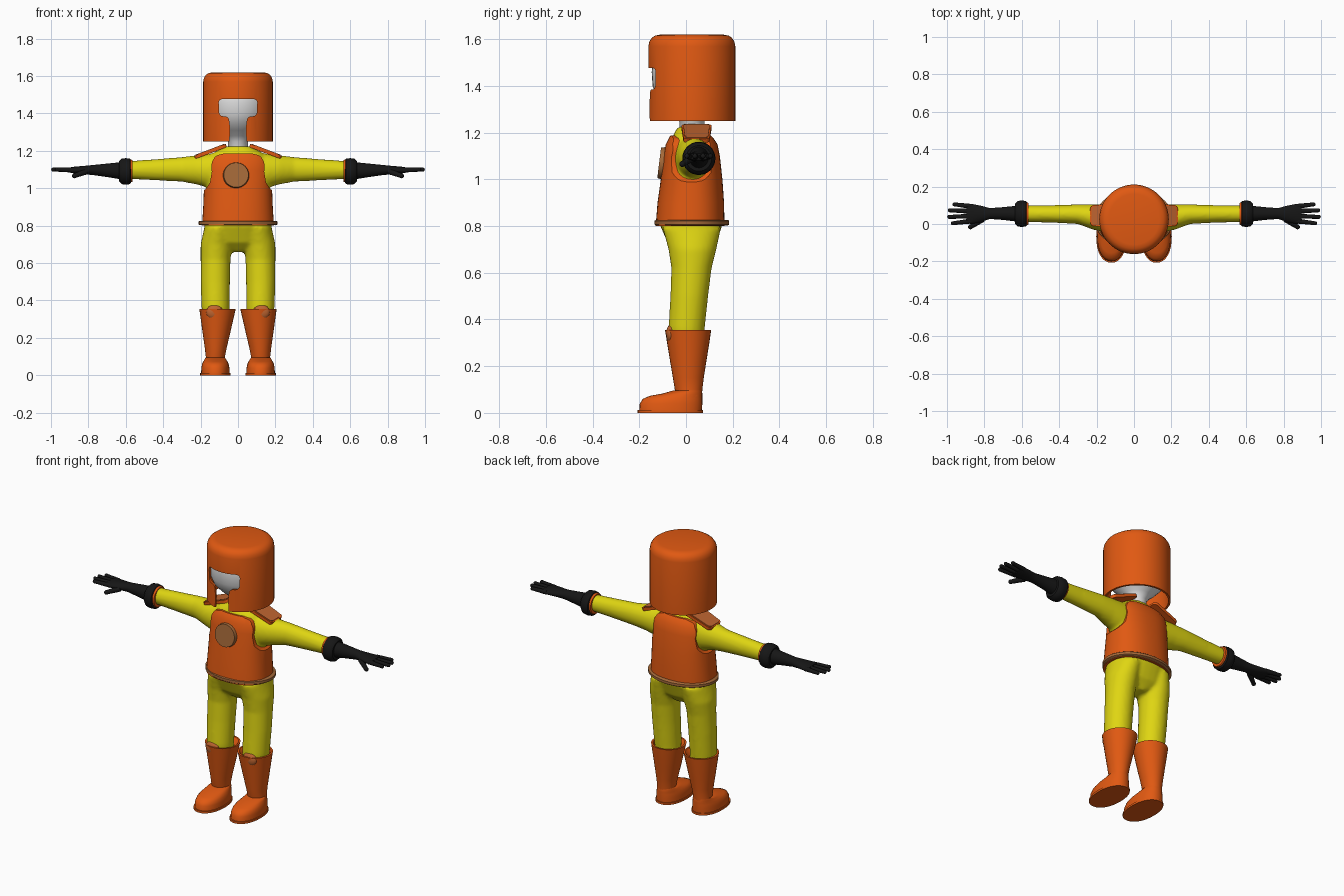
import bpy, bmesh, math
from mathutils import Matrix, Vector

if "Cube" in bpy.data.objects:
    bpy.data.objects.remove(bpy.data.objects["Cube"])


def material(name, rgb):
    m = bpy.data.materials.new(name)
    m.use_nodes = True
    m.diffuse_color = (*rgb, 1)
    m.node_tree.nodes["Principled BSDF"].inputs["Base Color"].default_value = (*rgb, 1)
    return m


ORANGE = material("orange", (0.75, 0.10, 0.006))
YELLOW = material("yellow", (0.74, 0.67, 0.006))
BROWN = material("brown", (0.37, 0.14, 0.04))
RUST = material("rust", (0.52, 0.13, 0.03))
BLACK = material("black", (0.008, 0.008, 0.008))
WHITE = material("white", (0.75, 0.75, 0.75))


def finish(name, mat, bm, angle=40):
    bmesh.ops.recalc_face_normals(bm, faces=bm.faces)
    me = bpy.data.meshes.new(name)
    bm.to_mesh(me)
    bm.free()
    me.materials.append(mat)
    ob = bpy.data.objects.new(name, me)
    bpy.context.collection.objects.link(ob)
    bpy.ops.object.select_all(action='DESELECT')
    ob.select_set(True)
    bpy.context.view_layer.objects.active = ob
    bpy.ops.object.shade_smooth_by_angle(angle=math.radians(angle))
    return ob


def apply_mods(ob):
    bpy.ops.object.select_all(action='DESELECT')
    ob.select_set(True)
    bpy.context.view_layer.objects.active = ob
    for m in list(ob.modifiers):
        bpy.ops.object.modifier_apply(modifier=m.name)


def mirror(ob):
    ob.modifiers.new("mirror", 'MIRROR').use_mirror_merge = False
    return ob


def skin(bm, rings, axis='z', n=32, p=2.0):
    """Rings are (position, a_min, a_max, b_min, b_max) rounded sections."""
    prev = None
    for i, (t, a0, a1, b0, b1) in enumerate(rings):
        ring = []
        for k in range(n):
            w = 2 * math.pi * k / n
            c, s = math.cos(w), math.sin(w)
            a = (a0 + a1) / 2 + (a1 - a0) / 2 * math.copysign(abs(c) ** (2 / p), c)
            b = (b0 + b1) / 2 + (b1 - b0) / 2 * math.copysign(abs(s) ** (2 / p), s)
            ring.append(bm.verts.new((a, b, t) if axis == 'z' else (t, a, b)))
        if prev:
            for k in range(n):
                bm.faces.new((prev[k - 1], prev[k], ring[k], ring[k - 1]))
        if i in (0, len(rings) - 1):
            bm.faces.new(ring)
        prev = ring


def loft(name, mat, rings, axis='z', n=32, p=2.0, angle=40):
    bm = bmesh.new()
    skin(bm, rings, axis, n, p)
    return finish(name, mat, bm, angle)


def round_rings(profile, cx=0, cy=0):
    return [(t, cx - r, cx + r, cy - r, cy + r) for t, r in profile]


def prism(name, outline, y0, y1):
    bm = bmesh.new()
    face = bm.faces.new([bm.verts.new((x, y0, z)) for x, z in outline])
    ext = bmesh.ops.extrude_face_region(bm, geom=[face])
    verts = [v for v in ext["geom"] if isinstance(v, bmesh.types.BMVert)]
    bmesh.ops.translate(bm, verts=verts, vec=(0, y1 - y0, 0))
    ob = finish(name, ORANGE, bm)
    ob.hide_render = True
    bev = ob.modifiers.new("round", 'BEVEL')
    bev.width, bev.segments = 0.02, 4
    apply_mods(ob)
    return ob


def cut(ob, cutter, operation):
    m = ob.modifiers.new("cut", 'BOOLEAN')
    m.operation, m.object, m.solver = operation, cutter, 'EXACT'
    apply_mods(ob)
    bpy.data.objects.remove(cutter)
    bpy.ops.object.shade_smooth_by_angle(angle=math.radians(35))


def mirrored(points):
    return points + [(-x, z) for x, z in reversed(points)]


# Suit: torso, pelvis, legs and arms blended into one skin
bm = bmesh.new()
skin(bm, [(0.66, -0.04, 0.04, -0.02, 0.08), (0.71, -0.17, 0.17, -0.07, 0.12),
          (0.80, -0.18, 0.18, -0.11, 0.155), (0.90, -0.17, 0.17, -0.105, 0.145),
          (1.05, -0.165, 0.165, -0.085, 0.13), (1.14, -0.16, 0.16, -0.075, 0.12),
          (1.19, -0.13, 0.13, -0.055, 0.095), (1.225, -0.065, 0.065, -0.035, 0.075)], p=2.3)
for s in (1, -1):
    leg = [(0.25, 0.05, 0.18, -0.06, 0.07), (0.36, 0.045, 0.195, -0.075, 0.08),
           (0.50, 0.043, 0.2, -0.067, 0.095), (0.62, 0.04, 0.2, -0.063, 0.11),
           (0.70, 0.03, 0.2, -0.075, 0.13), (0.79, 0.02, 0.18, -0.10, 0.15)]
    arm = [(0.03, -0.03, 0.10, 1.0, 1.20), (0.15, -0.045, 0.105, 1.0, 1.185),
           (0.22, -0.03, 0.105, 1.02, 1.177), (0.30, 0, 0.105, 1.035, 1.167),
           (0.45, 0.008, 0.1, 1.043, 1.155), (0.59, 0.01, 0.1, 1.05, 1.145)]
    skin(bm, [(t, *sorted((s * a, s * b)), c, d) for t, a, b, c, d in leg])
    skin(bm, [(s * t, *rest) for t, *rest in arm], 'x')
suit = finish("suit", YELLOW, bm, 180)
remesh = suit.modifiers.new("blend", 'REMESH')
remesh.mode, remesh.voxel_size, remesh.use_smooth_shade = 'VOXEL', 0.01, True
soft = suit.modifiers.new("soften", 'SMOOTH')
soft.factor, soft.iterations = 0.5, 6
apply_mods(suit)

# Vest with rounded armholes
vest = loft("vest", ORANGE, [
    (0.80, -0.192, 0.192, -0.13, 0.165), (0.90, -0.186, 0.186, -0.122, 0.163),
    (1.00, -0.182, 0.182, -0.108, 0.156), (1.10, -0.185, 0.185, -0.096, 0.145),
    (1.15, -0.18, 0.18, -0.087, 0.135), (1.18, -0.16, 0.16, -0.072, 0.115),
    (1.20, -0.14, 0.14, -0.055, 0.095)], n=48, p=2.3)
cut(vest, prism("vest_cutter", mirrored([
    (0.25, 0.77), (0.25, 0.97), (0.18, 0.985), (0.15, 1.03), (0.14, 1.09),
    (0.145, 1.13), (0.12, 1.175), (0.07, 1.187)]), -0.4, 0.4), 'INTERSECT')

# Belt
loft("belt", BROWN, [(0.803, -0.205, 0.205, -0.13, 0.18), (0.807, -0.21, 0.21, -0.135, 0.185),
                     (0.822, -0.21, 0.21, -0.135, 0.185), (0.826, -0.205, 0.205, -0.13, 0.18)], n=48)

# Chest disc
bm = bmesh.new()
bmesh.ops.create_cone(bm, cap_ends=True, segments=40, radius1=0.07, radius2=0.066, depth=0.022,
                      matrix=Matrix.Translation((-0.01, -0.104, 1.07))
                      @ Matrix.Rotation(math.radians(83), 4, 'X'))
finish("chest_disc", BROWN, bm, 30)

# Head and neck
loft("head", WHITE, round_rings([
    (1.19, 0.052), (1.25, 0.054), (1.28, 0.075), (1.31, 0.11), (1.35, 0.148),
    (1.40, 0.168), (1.46, 0.172), (1.53, 0.165), (1.57, 0.12)], 0, 0.025), n=40, angle=80)

# Helmet shell with face opening
helmet = loft("helmet", ORANGE, round_rings([
    (1.59, 0.12), (1.57, 0.174), (1.25, 0.174), (1.25, 0.186), (1.57, 0.186), (1.59, 0.182),
    (1.606, 0.172), (1.616, 0.157), (1.62, 0.135)], 0, 0.025), n=64)
cut(helmet, prism("face_cutter", mirrored([
    (0.048, 1.20), (0.042, 1.32), (0.05, 1.385), (0.10, 1.385), (0.104, 1.477)]), -0.4, -0.02),
    'DIFFERENCE')

# Shoulder pads: orange slab with a rust plate on top
pad_place = Matrix.Translation((0.147, 0.045, 1.197)) @ Matrix.Rotation(0.36, 4, 'Y')
for name, mat, size, lift in (("shoulder_pads", ORANGE, (0.18, 0.13, 0.018), 0),
                              ("shoulder_pad_plates", RUST, (0.165, 0.115, 0.008), 0.008)):
    bm = bmesh.new()
    bmesh.ops.create_cube(bm, size=1)
    bmesh.ops.scale(bm, vec=size, verts=bm.verts)
    for v in bm.verts:
        v.co.y *= 0.85 if v.co.x > 0 else 1
    upright = [e for e in bm.edges if abs(e.verts[0].co.z - e.verts[1].co.z) > 0.005]
    bmesh.ops.bevel(bm, geom=upright, offset=0.02, segments=4, profile=0.5, affect='EDGES')
    bmesh.ops.transform(bm, matrix=pad_place @ Matrix.Translation((0, 0, lift)), verts=bm.verts)
    mirror(finish(name, mat, bm))

# Boots: hollow shaft, foot and sole
mirror(loft("boot_shafts", ORANGE, [
    (0.07, 0.07, 0.175, -0.04, 0.068), (0.10, 0.07, 0.172, -0.048, 0.07),
    (0.15, 0.06, 0.178, -0.056, 0.076), (0.22, 0.043, 0.188, -0.068, 0.087),
    (0.30, 0.025, 0.199, -0.081, 0.10), (0.355, 0.012, 0.207, -0.09, 0.108),
    (0.355, 0.022, 0.197, -0.08, 0.098), (0.32, 0.05, 0.18, -0.06, 0.075)]))
mirror(loft("boot_feet", ORANGE, [
    (0.008, 0.045, 0.197, -0.2, 0.068), (0.04, 0.046, 0.196, -0.198, 0.07),
    (0.06, 0.05, 0.192, -0.185, 0.07), (0.073, 0.056, 0.186, -0.155, 0.07),
    (0.083, 0.062, 0.18, -0.10, 0.07), (0.095, 0.07, 0.174, -0.058, 0.068)], p=2.2, angle=60))
mirror(loft("boot_soles", ORANGE, [(0, 0.04, 0.202, -0.207, 0.073),
                                   (0.012, 0.04, 0.202, -0.207, 0.073)], p=2.2))

# Knee pads
bm = bmesh.new()
bmesh.ops.create_uvsphere(bm, u_segments=20, v_segments=12, radius=1,
                          matrix=Matrix.Translation((0.125, -0.065, 0.338))
                          @ Matrix.Diagonal((0.045, 0.02, 0.04, 1)))
mirror(finish("knee_pads", RUST, bm))

# Glove cuffs with an orange trim
mirror(loft("cuff_trims", ORANGE, round_rings([(0.564, 0.058), (0.576, 0.062)], 0.055, 1.093), 'x'))
mirror(loft("glove_cuffs", BLACK, round_rings([
    (0.572, 0.06), (0.578, 0.068), (0.60, 0.071), (0.622, 0.068), (0.635, 0.055)],
    0.055, 1.09), 'x'))

# Gloves: forearm and palm, then tapered fingers and a thumb
bm = bmesh.new()
skin(bm, [(0.62, 0.012, 0.098, 1.047, 1.14), (0.70, 0.022, 0.09, 1.06, 1.132),
          (0.77, 0.027, 0.085, 1.07, 1.125), (0.82, 0.01, 0.098, 1.075, 1.12),
          (0.87, 0.0, 0.108, 1.078, 1.116), (0.895, 0.004, 0.106, 1.083, 1.112)], 'x')


def finger(start, end, r):
    a, b = Vector(start), Vector(end)
    d = b - a
    place = Matrix.Translation((a + b) / 2) @ d.to_track_quat('Z', 'Y').to_matrix().to_4x4()
    bmesh.ops.create_cone(bm, cap_ends=True, segments=12, radius1=r, radius2=r * 0.75,
                          depth=d.length, matrix=place)
    bmesh.ops.create_uvsphere(bm, u_segments=12, v_segments=8, radius=r * 0.8,
                              matrix=Matrix.Translation(b))


for y0, x1, y1 in ((0.016, 0.968, 0.004), (0.042, 0.988, 0.038), (0.068, 0.985, 0.073),
                   (0.094, 0.96, 0.105)):
    finger((0.87, y0, 1.097), (x1, y1, 1.1), 0.0135)
finger((0.81, 0.025, 1.09), (0.875, -0.016, 1.066), 0.016)
mirror(finish("gloves", BLACK, bm))
